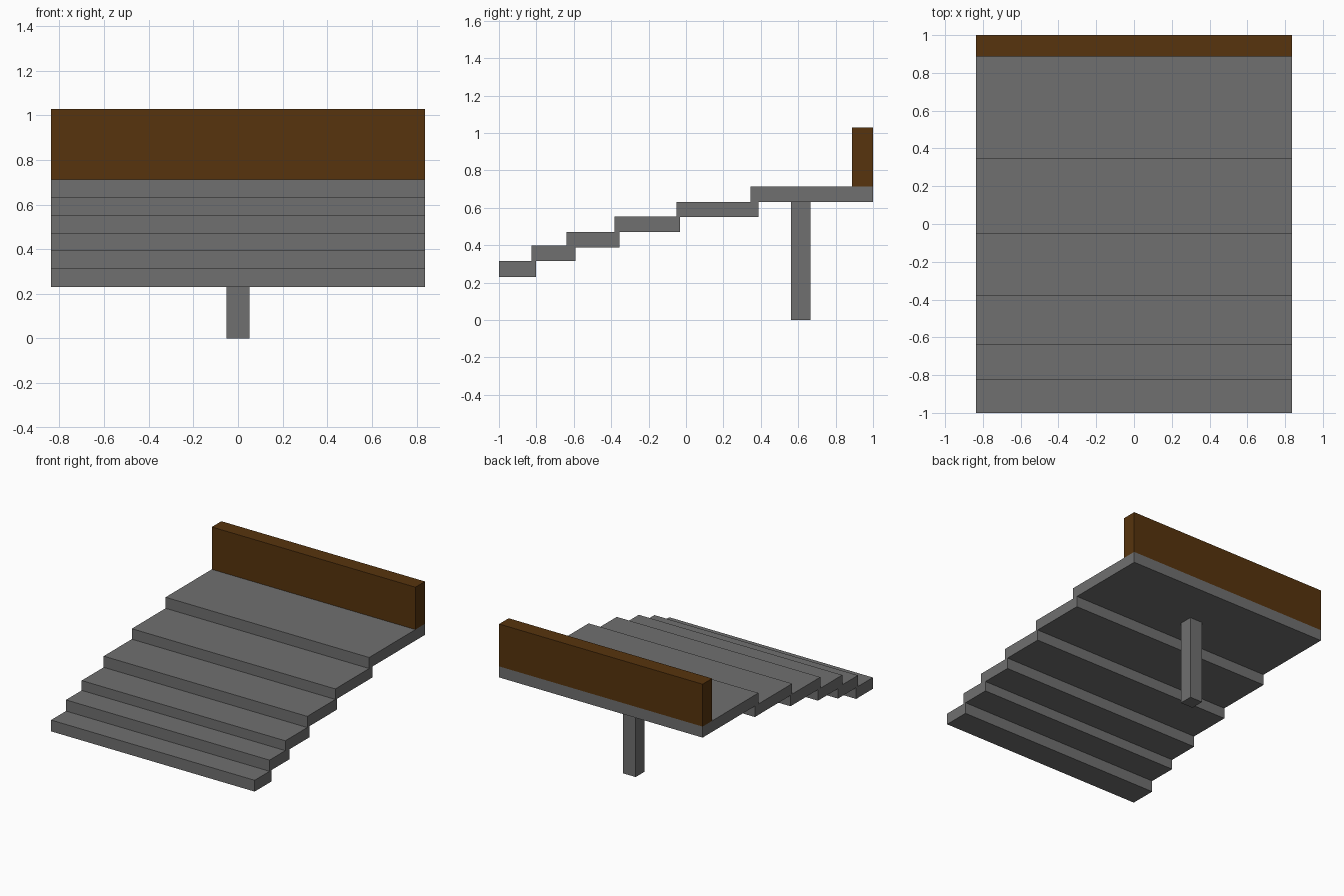
import bpy

if "Cube" in bpy.data.objects:
    bpy.data.objects.remove(bpy.data.objects["Cube"])


def material(name, rgb):
    m = bpy.data.materials.new(name)
    m.diffuse_color = (*rgb, 1.0)
    m.use_nodes = True
    m.node_tree.nodes["Principled BSDF"].inputs["Base Color"].default_value = m.diffuse_color
    return m


grey = material("stone grey", (0.162, 0.162, 0.162))
brown = material("dark brown wood", (0.095, 0.034, 0.004))


def box(name, half_x, y, z, mat):
    """Box centred on x = 0, spanning the given y and z ranges."""
    bpy.ops.mesh.primitive_cube_add(
        size=1, location=(0, (y[0] + y[1]) / 2, (z[0] + z[1]) / 2))
    o = bpy.context.object
    o.name = name
    o.scale = (2 * half_x, y[1] - y[0], z[1] - z[0])
    bpy.ops.object.transform_apply(location=False, rotation=False, scale=True)
    o.data.materials.append(mat)
    return o


WIDTH = 0.837

# Overlapping treads, growing deeper towards the back
treads = [
    ((-1.0, -0.803), (0.23, 0.314)),
    ((-0.825, -0.59), (0.314, 0.397)),
    ((-0.64, -0.355), (0.388, 0.47)),
    ((-0.382, -0.032), (0.47, 0.553)),
    ((-0.052, 0.387), (0.55, 0.631)),
    ((0.345, 1.0), (0.631, 0.713)),
]
for i, (y, z) in enumerate(treads):
    box(f"step_{i + 1}", WIDTH, y, z, grey)

# Back board on the top step
box("back_board", WIDTH, (0.888, 1.0), (0.713, 1.028), brown)

# Single support post under the top step
box("support_post", 0.052, (0.562, 0.665), (0.0, 0.631), grey)
